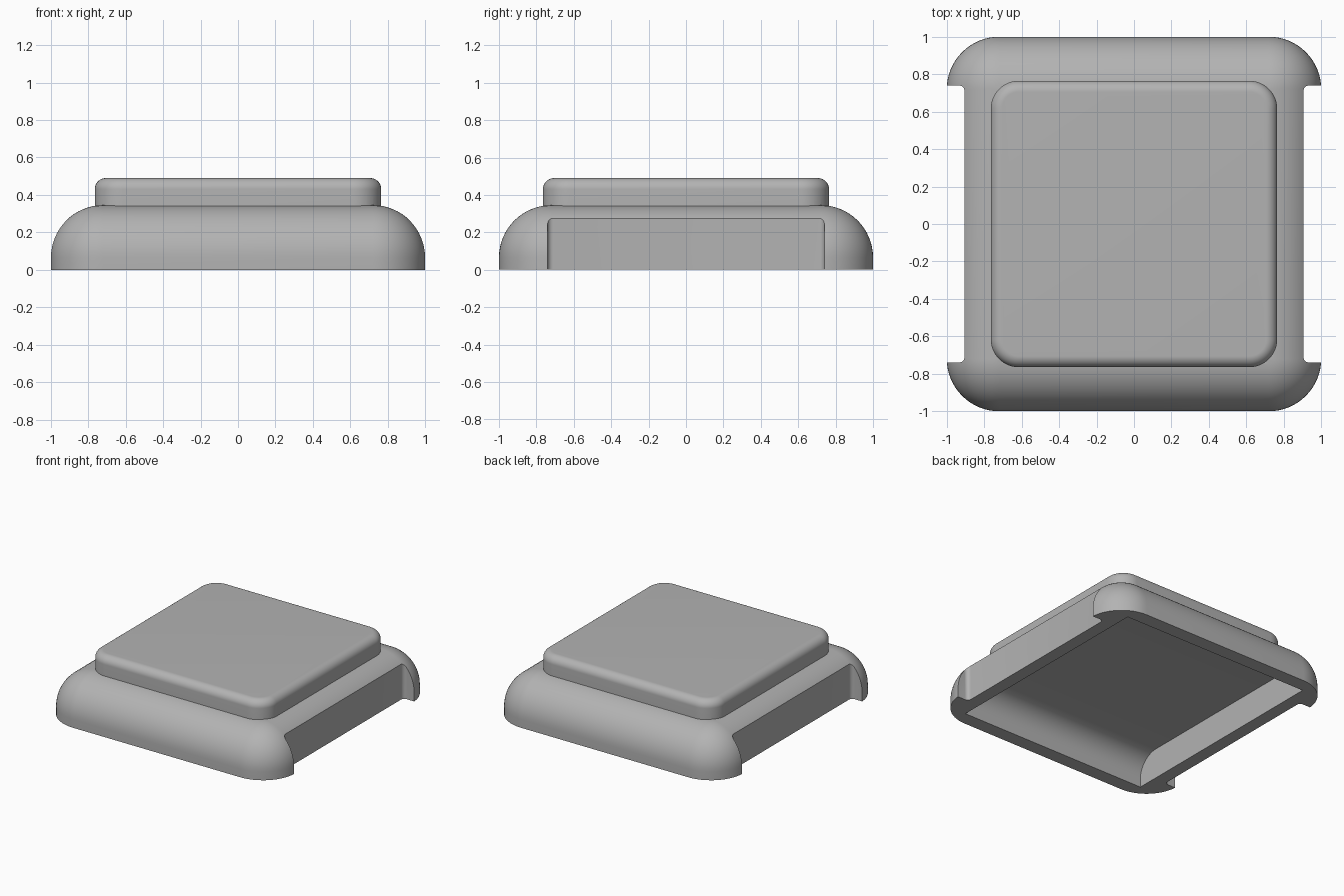
import bpy, bmesh
from math import sin, cos, pi, radians

cube = bpy.data.objects.get("Cube")
if cube:
    bpy.data.objects.remove(cube, do_unlink=True)

grey = bpy.data.materials.new("plain_grey")
grey.use_nodes = True
COLOUR = (0.45, 0.45, 0.45, 1)
grey.diffuse_color = COLOUR
grey.node_tree.nodes["Principled BSDF"].inputs["Base Color"].default_value = COLOUR


def make_object(name, bm):
    bmesh.ops.remove_doubles(bm, verts=bm.verts, dist=0.0001)
    bmesh.ops.recalc_face_normals(bm, faces=bm.faces)
    mesh = bpy.data.meshes.new(name)
    bm.to_mesh(mesh)
    bm.free()
    mesh.materials.append(grey)
    obj = bpy.data.objects.new(name, mesh)
    bpy.context.collection.objects.link(obj)
    return obj


def rounded_block(name, hx, hy, z0, z1, corner, edge=0, cx=0, steps=16):
    """Upright block with rounded corners and a rounded upper rim."""
    bm = bmesh.new()
    levels = [(0, z0)]
    rim = steps if edge else 0
    for i in range(rim + 1):
        a = pi / 2 * i / max(rim, 1)
        levels.append((edge * (1 - cos(a)), z1 - edge + edge * sin(a)))
    rings = []
    for inset, z in levels:
        ring = []
        for q, (sx, sy) in enumerate([(1, 1), (-1, 1), (-1, -1), (1, -1)]):
            for i in range(steps + 1):
                a = pi / 2 * (q + i / steps)
                r = corner - inset
                ring.append(bm.verts.new((cx + sx * (hx - corner) + r * cos(a),
                                          sy * (hy - corner) + r * sin(a), z)))
        rings.append(ring)
    n = len(rings[0])
    for low, high in zip(rings, rings[1:]):
        for i in range(n):
            j = (i + 1) % n
            bm.faces.new((low[i], low[j], high[j], high[i]))
    bm.faces.new(rings[0][::-1])
    bm.faces.new(rings[-1])
    return make_object(name, bm)


def arched_trough(name, hx, hy, z0, z1, radius, steps=16):
    """Arched profile in y and z, extruded along x."""
    arc = [pi / 2 * i / steps for i in range(steps + 1)]
    right = [(hy - radius + radius * cos(a), z1 - radius + radius * sin(a)) for a in arc]
    profile = [(hy, z0)] + right
    profile += [(-y, z) for y, z in reversed(profile)]
    bm = bmesh.new()
    face = bm.faces.new([bm.verts.new((-hx, y, z)) for y, z in profile])
    made = bmesh.ops.extrude_face_region(bm, geom=[face])["geom"]
    verts = [v for v in made if isinstance(v, bmesh.types.BMVert)]
    bmesh.ops.translate(bm, verts=verts, vec=(2 * hx, 0, 0))
    return make_object(name, bm)


def combine(target, tool, operation):
    mod = target.modifiers.new(tool.name, "BOOLEAN")
    mod.operation = operation
    mod.solver = "EXACT"
    mod.object = tool
    bpy.context.view_layer.objects.active = target
    bpy.ops.object.modifier_apply(modifier=mod.name)
    bpy.data.objects.remove(tool, do_unlink=True)


# Domed lower shell
shell = rounded_block("domed_shell", 1, 1, 0, 0.345, 0.28, 0.2799)

# Side recesses with small inner fillets
for side in (-1, 1):
    combine(shell, rounded_block("side_recess", 0.2, 0.74, -0.1, 0.6, 0.03,
                                 cx=side * 1.105, steps=6), "DIFFERENCE")

# Hollow underside
combine(shell, arched_trough("underside_hollow", 0.805, 0.89, -0.1, 0.235, 0.17), "DIFFERENCE")

# Raised top plate, fused to the shell
combine(shell, rounded_block("top_plate", 0.765, 0.765, 0.3, 0.49, 0.15, 0.06), "UNION")

bpy.ops.object.select_all(action="DESELECT")
shell.select_set(True)
bpy.context.view_layer.objects.active = shell
bpy.ops.object.shade_smooth_by_angle(angle=radians(30))
